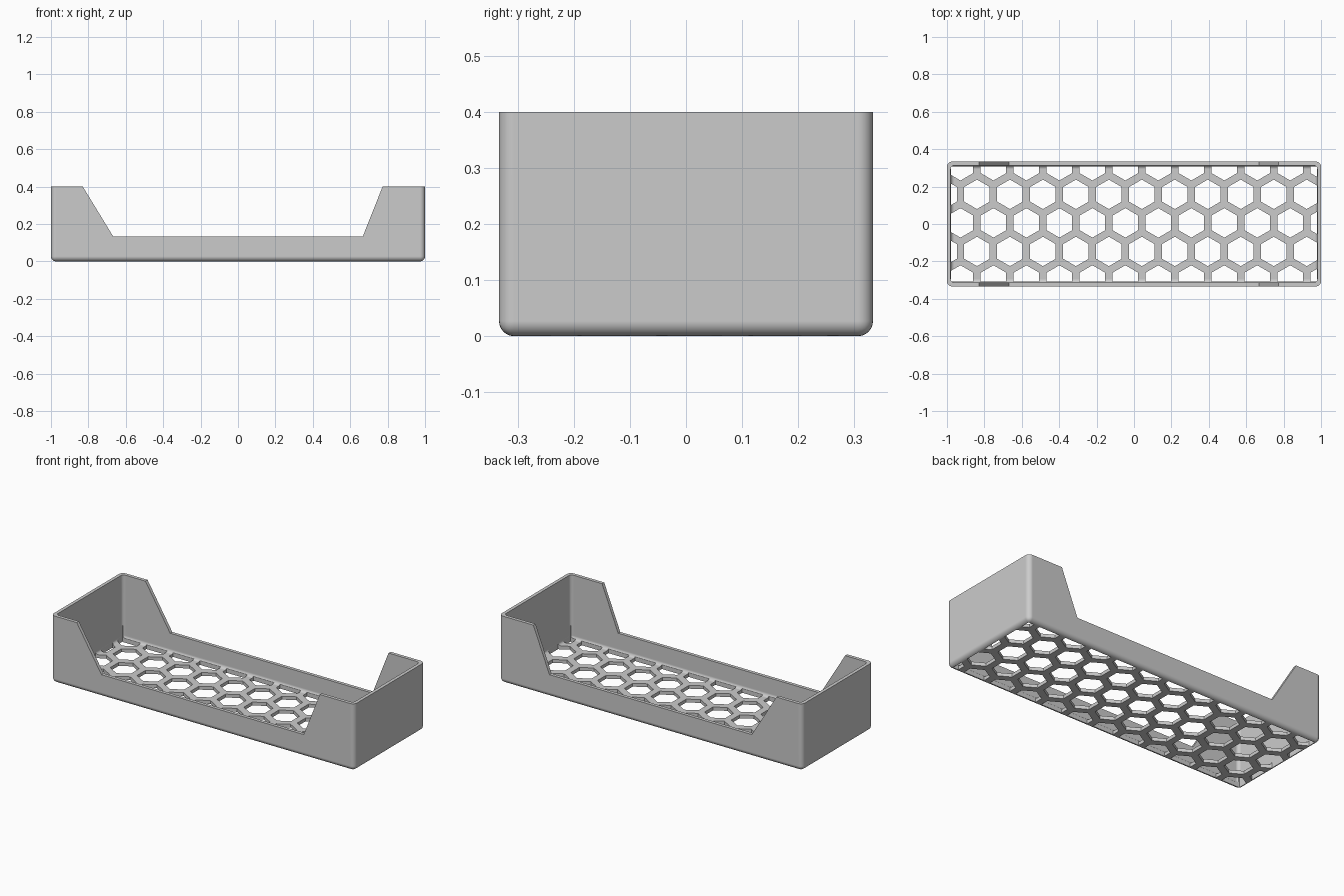
import bpy, bmesh, math
from mathutils import Vector

LENGTH, DEPTH, HEIGHT = 2.0, 0.667, 0.4
WALL, FLOOR, RADIUS = 0.02, 0.02, 0.027
RIM = 0.133
PITCH, BAR = 0.1763, 0.04

cube = bpy.data.objects.get("Cube")
if cube:
    bpy.data.objects.remove(cube, do_unlink=True)

grey = bpy.data.materials.new("plain_grey")
grey.use_nodes = True
colour = (0.6, 0.6, 0.6, 1)
grey.diffuse_color = colour
grey.node_tree.nodes["Principled BSDF"].inputs["Base Color"].default_value = colour


def make_object(name, bm):
    bmesh.ops.recalc_face_normals(bm, faces=bm.faces)
    mesh = bpy.data.meshes.new(name)
    bm.to_mesh(mesh)
    bm.free()
    obj = bpy.data.objects.new(name, mesh)
    bpy.context.collection.objects.link(obj)
    mesh.materials.append(grey)
    return obj


def rounded_box(name, sx, sy, bottom, top, radius):
    """Box rounded on its upright and bottom edges, flat on top."""
    bm = bmesh.new()
    bmesh.ops.create_cube(bm, size=1)
    for v in bm.verts:
        v.co = (v.co.x * sx, v.co.y * sy, top if v.co.z > 0 else bottom)
    edges = [e for e in bm.edges if min(v.co.z for v in e.verts) < top - 0.01]
    bmesh.ops.bevel(bm, geom=edges, offset=radius, segments=6, profile=0.5, affect="EDGES")
    return make_object(name, bm)


def extrude_all(bm, direction):
    out = bmesh.ops.extrude_face_region(bm, geom=bm.faces[:])
    verts = [g for g in out["geom"] if isinstance(g, bmesh.types.BMVert)]
    bmesh.ops.translate(bm, verts=verts, vec=direction)


def side_cutter():
    """Sloped opening through the front and back walls."""
    bm = bmesh.new()
    slope_l, slope_r = 0.163 / 0.267, 0.106 / 0.267
    rise = 0.4
    profile = [(-0.667, RIM), (0.667, RIM),
               (0.667 + slope_r * rise, RIM + rise), (-0.667 - slope_l * rise, RIM + rise)]
    bm.faces.new([bm.verts.new((x, -0.5, z)) for x, z in profile])
    extrude_all(bm, Vector((0, 1, 0)))
    return make_object("side_opening_cutter", bm)


def honeycomb_cutter():
    """Hexagonal holes, trimmed to the flat part of the floor."""
    bm = bmesh.new()
    r = (PITCH - BAR) / math.sqrt(3)
    for row in range(-2, 3):
        shift = 0 if row % 2 else PITCH / 2
        for col in range(-7, 8):
            cx = 0.042 + col * PITCH + shift
            cy = 0.006 + row * PITCH * math.sqrt(3) / 2
            ring = [math.radians(30 + 60 * k) for k in range(6)]
            bm.faces.new([bm.verts.new((cx + r * math.cos(a), cy + r * math.sin(a), -0.1))
                          for a in ring])
    for limit, axis in ((0.979, Vector((1, 0, 0))), (0.308, Vector((0, 1, 0)))):
        for sign in (-1, 1):
            bmesh.ops.bisect_plane(bm, geom=bm.verts[:] + bm.edges[:] + bm.faces[:],
                                   plane_co=axis * sign * limit, plane_no=axis * sign,
                                   clear_outer=True)
    extrude_all(bm, Vector((0, 0, 0.2)))
    return make_object("honeycomb_cutter", bm)


# Tray shell, hollowed, opened at the sides and perforated
tray = rounded_box("tray", LENGTH, DEPTH, 0, HEIGHT, RADIUS)
cutters = [rounded_box("hollow_cutter", LENGTH - 2 * WALL, DEPTH - 2 * WALL, FLOOR, 0.6, 0.02),
           side_cutter(), honeycomb_cutter()]
bpy.ops.object.select_all(action="DESELECT")
tray.select_set(True)
bpy.context.view_layer.objects.active = tray
for cutter in cutters:
    mod = tray.modifiers.new(cutter.name, "BOOLEAN")
    mod.operation, mod.solver, mod.object = "DIFFERENCE", "EXACT", cutter
    bpy.ops.object.modifier_apply(modifier=mod.name)
    bpy.data.objects.remove(cutter, do_unlink=True)

# Smooth fillets, flat panels
bpy.ops.object.shade_smooth_by_angle(angle=math.radians(30))
weighted = tray.modifiers.new("flat_panels", "WEIGHTED_NORMAL")
weighted.keep_sharp = True
